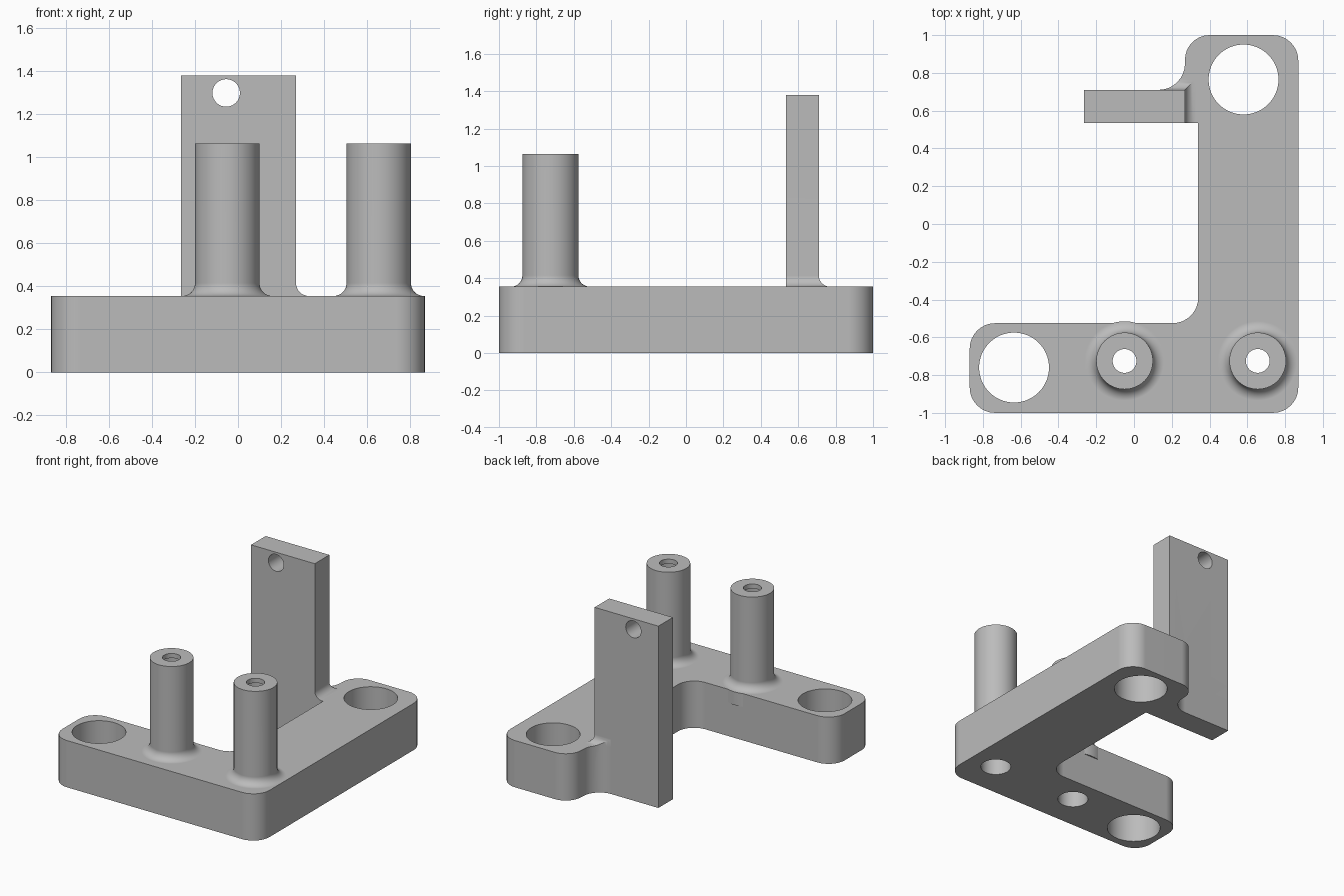
import bpy, bmesh
from math import sin, cos, pi
from mathutils import Matrix, Vector

old = bpy.data.objects.get("Cube")
if old:
    bpy.data.objects.remove(old, do_unlink=True)

BASE_TOP, POST_TOP, PLATE_TOP = 0.355, 1.065, 1.38
FILLET, STEPS = 0.06, 8

grey = bpy.data.materials.new("plain grey")
grey.use_nodes = True
colour = (0.5, 0.5, 0.5, 1)
grey.diffuse_color = colour
grey.node_tree.nodes["Principled BSDF"].inputs["Base Color"].default_value = colour


def loft(name, sections, matrix=Matrix()):
    """Closed solid through a list of (outline, height) sections."""
    bm = bmesh.new()
    rings = [[bm.verts.new((x, y, z)) for x, y in outline] for outline, z in sections]
    n = len(rings[0])
    for low, high in zip(rings, rings[1:]):
        for i in range(n):
            j = (i + 1) % n
            bm.faces.new((low[i], low[j], high[j], high[i]))
    bm.faces.new(rings[0][::-1])
    bm.faces.new(rings[-1])
    bmesh.ops.recalc_face_normals(bm, faces=bm.faces)
    bm.transform(matrix)
    mesh = bpy.data.meshes.new(name)
    bm.to_mesh(mesh)
    bm.free()
    mesh.materials.append(grey)
    ob = bpy.data.objects.new(name, mesh)
    bpy.context.collection.objects.link(ob)
    return ob


def circle(x, y, r, n=64):
    return [(x + r * cos(2 * pi * i / n), y + r * sin(2 * pi * i / n)) for i in range(n)]


def rounded(corners):
    """Outline with square corners given as (x, y, radius)."""
    points = []
    for i, (x, y, r) in enumerate(corners):
        p = Vector((x, y))
        if not r:
            points.append((x, y))
            continue
        u = (Vector(corners[i - 1][:2]) - p).normalized() * r
        v = (Vector(corners[(i + 1) % len(corners)][:2]) - p).normalized() * r
        for k in range(STEPS + 1):
            t = pi / 2 * k / STEPS
            q = p + u * (1 - sin(t)) + v * (1 - cos(t))
            points.append((round(q.x, 5), round(q.y, 5)))
    return points


def combine(target, tool, operation):
    mod = target.modifiers.new(operation.lower(), "BOOLEAN")
    mod.operation, mod.solver, mod.object = operation, "EXACT", tool
    bpy.context.view_layer.objects.active = target
    bpy.ops.object.modifier_apply(modifier=mod.name)
    bpy.data.objects.remove(tool, do_unlink=True)


# Concave flare at the foot of a part: (offset, height) pairs
flare = [(FILLET * (1 - sin(t)), BASE_TOP + FILLET * (1 - cos(t)))
         for t in (pi / 2 * k / STEPS for k in range(STEPS + 1))]
flare = [(FILLET, BASE_TOP - 0.1)] + flare

# Base slab
R = 0.135
outline = rounded([
    (-0.87, -1, R), (0.87, -1, R), (0.87, 1, R), (0.27, 1, 0.13), (0.27, 0.71, 0.14),
    (-0.265, 0.71, 0), (-0.265, 0.535, 0), (0.34, 0.535, 0),
    (0.34, -0.525, R), (-0.87, -0.525, R)])
bracket = loft("bracket", [(outline, 0), (outline, BASE_TOP)])


# Upright plate, flared on its right and back, kept within the slab outline
def plate_section(d):
    x, y = 0.27 + d, 0.71 + d
    return [(-0.265, 0.535), (x, 0.535), (x, y), (-0.265, y)]


plate = loft("plate", [(plate_section(d), z) for d, z in flare + [(0, PLATE_TOP)]])
limit = loft("limit", [(outline, 0.1), (outline, 2)])
combine(plate, limit, "INTERSECT")
combine(bracket, plate, "UNION")

# Hollow posts: wide bore from below, thin lip with a small hole on top
for x in (-0.05, 0.655):
    y = -0.725
    post = loft("post", [(circle(x, y, 0.15 + d), z) for d, z in flare + [(0, POST_TOP)]])
    combine(bracket, post, "UNION")
    wide, small = circle(x, y, 0.105), circle(x, y, 0.063)
    lip = POST_TOP - 0.035
    bore = loft("bore", [(wide, -0.1), (wide, lip), (small, lip), (small, POST_TOP + 0.1)])
    combine(bracket, bore, "DIFFERENCE")

# Large mounting holes
for x, y in ((-0.635, -0.76), (0.58, 0.765)):
    ring = circle(x, y, 0.185)
    combine(bracket, loft("hole", [(ring, -0.1), (ring, BASE_TOP + 0.1)]), "DIFFERENCE")

# Cross hole near the top of the plate
ring = circle(-0.055, 1.3, 0.064)
turn = Matrix.Rotation(pi / 2, 4, "X")
combine(bracket, loft("pin_hole", [(ring, -0.9), (ring, -0.4)], turn), "DIFFERENCE")

# Smooth round walls, crisp flat faces
bpy.ops.object.select_all(action="DESELECT")
bracket.select_set(True)
bpy.context.view_layer.objects.active = bracket
bpy.ops.object.shade_smooth_by_angle(angle=pi / 6)
normals = bracket.modifiers.new("flat_face_normals", "WEIGHTED_NORMAL")
normals.keep_sharp = True
